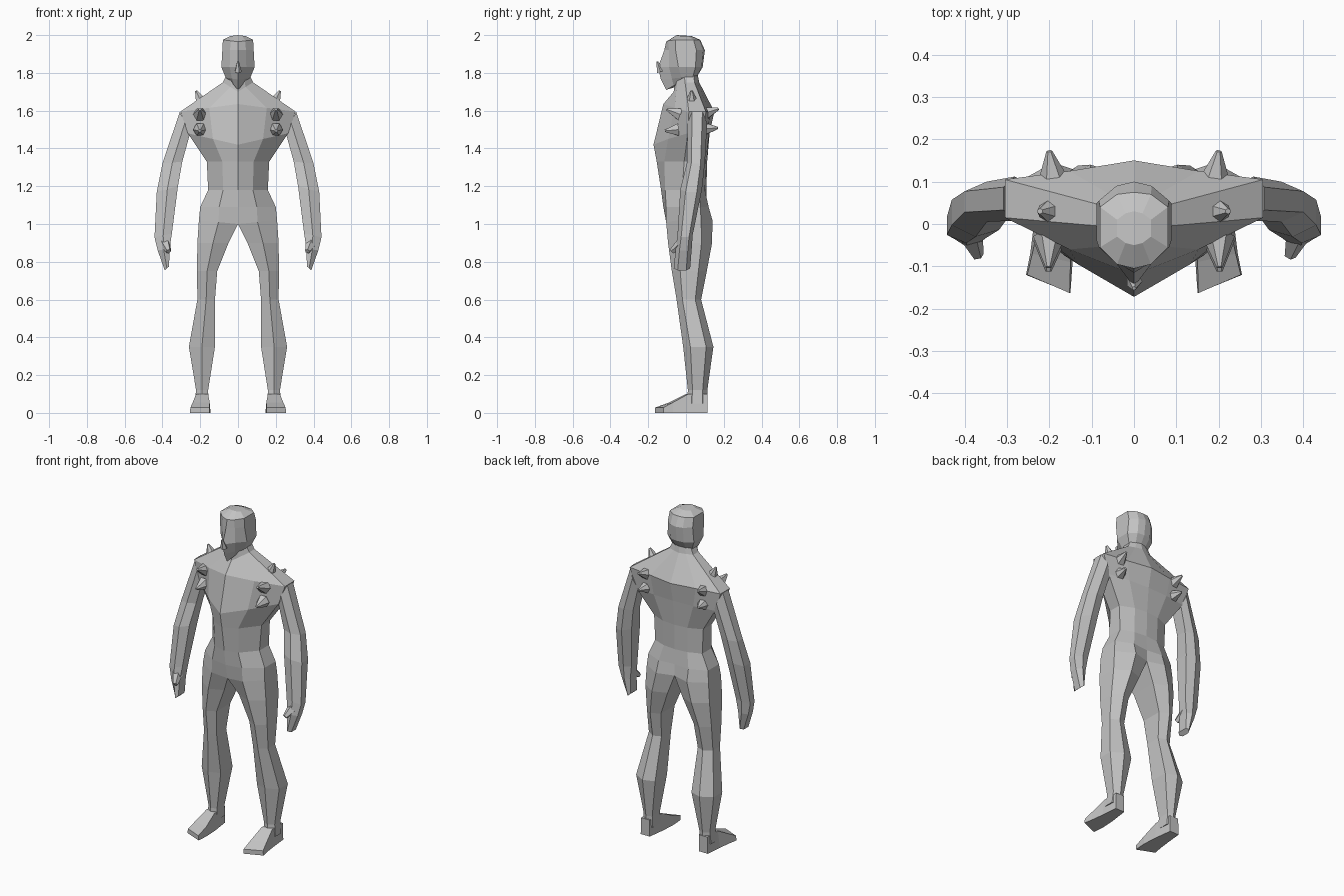
import bpy, bmesh, math
from mathutils import Vector

if "Cube" in bpy.data.objects:
    bpy.data.objects.remove(bpy.data.objects["Cube"])

grey = bpy.data.materials.new("plain grey")
grey.diffuse_color = (0.55, 0.55, 0.55, 1)
grey.use_nodes = True
grey.node_tree.nodes["Principled BSDF"].inputs["Base Color"].default_value = grey.diffuse_color


def ring(zi, zo, xi, xo, yfi, yfm, yfo, ybo, ybm, ybi):
    """Six points: inner, middle, outer front, then outer, middle, inner back."""
    xm, zm = (xi + xo) / 2, (zi + zo) / 2
    return [(xi, yfi, zi), (xm, yfm, zm), (xo, yfo, zo),
            (xo, ybo, zo), (xm, ybm, zo), (xi, ybi, zo)]


def core_ring(zi, zo, xo, *ys):
    return ring(zi, zo, 0, xo, *ys)


def limb_ring(zi, zo, xi, xo, yf, yb):
    d = (yb - yf) * 0.24
    r = ring(zi, zo, xi, xo, yf + d * .6, yf, yf + d, yb - d, yb, yb - d * .6)
    # limbs keep the slant of their section on the back as well
    r[4] = (r[4][0], r[4][1], (zi + zo) / 2)
    r[5] = (r[5][0], r[5][1], zi)
    return r


def loft(bm, rings, closed, cap_start=False, cap_end=False):
    """Skin the rings on both sides of the body."""
    for s in (1, -1):
        rows = [[bm.verts.new((s * x, y, z)) for x, y, z in r] for r in rings]
        n = len(rows[0])
        for a, b in zip(rows, rows[1:]):
            for i in range(n if closed else n - 1):
                j = (i + 1) % n
                bm.faces.new((a[i], a[j], b[j], b[i]))
        if cap_start:
            bm.faces.new(rows[0])
        if cap_end:
            bm.faces.new(rows[-1])


def cone(bm, base, tip, r1, r2, sides=6):
    """Tapered spike from base to tip."""
    base, tip = Vector(base), Vector(tip)
    q = (tip - base).to_track_quat('Z', 'Y')
    rows = []
    for c, r in ((base, r1), (tip, r2)):
        rows.append([bm.verts.new(c + q @ Vector((r * math.cos(2 * math.pi * k / sides),
                                                  r * math.sin(2 * math.pi * k / sides), 0)))
                     for k in range(sides)])
    for k in range(sides):
        j = (k + 1) % sides
        bm.faces.new((rows[0][k], rows[0][j], rows[1][j], rows[1][k]))
    bm.faces.new(rows[0])
    bm.faces.new(rows[1])


def finish(bm, name):
    bmesh.ops.remove_doubles(bm, verts=bm.verts, dist=0.0005)
    bmesh.ops.recalc_face_normals(bm, faces=bm.faces)
    me = bpy.data.meshes.new(name)
    bm.to_mesh(me)
    bm.free()
    me.materials.append(grey)
    ob = bpy.data.objects.new(name, me)
    bpy.context.collection.objects.link(ob)
    return ob


# Torso from neck to crotch, running on into the two legs
torso = [core_ring(*r) for r in [
    (1.80, 1.80, .055, -.06, -.045, -.01, .04, .055, .06),
    (1.70, 1.75, .08, -.065, -.05, -.005, .045, .06, .07),
    (1.635, 1.595, .305, -.12, -.06, .015, .105, .125, .15),
    (1.42, 1.48, .265, -.172, -.095, .01, .10, .12, .125),
    (1.33, 1.33, .165, -.155, -.115, -.01, .07, .105, .112),
    (1.18, 1.18, .158, -.132, -.11, -.02, .07, .10, .108),
    (1.09, 1.09, .20, -.12, -.105, -.03, .075, .12, .11),
    (1.00, 1.02, .207, -.10, -.105, -.04, .08, .14, .11)]]
legs = [torso[-1]] + [limb_ring(z, z, *r) for z, *r in [
    (.90, .05, .215, -.095, .138),
    (.75, .11, .217, -.075, .11),
    (.60, .122, .215, -.05, .08),
    (.35, .122, .26, -.015, .145),
    (.12, .158, .222, .01, .113),
    (.05, .156, .23, .005, .112)]]
bm = bmesh.new()
loft(bm, torso, False, cap_start=True)
loft(bm, legs, True, cap_end=True)
finish(bm, "torso_and_legs")

# Feet: heel to slanted toe edge
bm = bmesh.new()
loft(bm, [
    [(.165, .113, 0), (.225, .113, 0), (.222, .113, .1), (.165, .113, .1)],
    [(.150, .0, 0), (.235, .01, 0), (.222, .012, .1), (.158, .0, .1)],
    [(.145, -.09, 0), (.245, -.07, 0), (.24, -.07, .055), (.15, -.09, .055)],
    [(.150, -.163, 0), (.255, -.12, 0), (.252, -.12, .028), (.152, -.163, .028)]],
    True, True, True)
finish(bm, "feet")

# Arms with mitten hands and thumbs
bm = bmesh.new()
loft(bm, [limb_ring(*r) for r in [
    (1.475, 1.595, .255, .308, .008, .112),
    (1.33, 1.32, .295, .40, .005, .10),
    (1.20, 1.17, .318, .43, -.03, .085),
    (.95, .93, .35, .442, -.045, .035),
    (.87, .86, .362, .425, -.055, .03),
    (.775, .755, .365, .388, -.065, .022)]], True, True, True)
finish(bm, "arms")
bm = bmesh.new()
for s in (1, -1):
    cone(bm, (s * .388, -.02, .90), (s * .368, -.075, .855), .032, .014, 5)
finish(bm, "thumbs")

# Head with jutting chin
bm = bmesh.new()
loft(bm, [core_ring(*r) for r in [
    (2.0, 1.995, .04, -.05, -.045, -.03, .01, .025, .03),
    (1.965, 1.975, .08, -.105, -.095, -.055, .04, .07, .075),
    (1.92, 1.92, .083, -.115, -.09, -.055, .055, .09, .10),
    (1.83, 1.83, .088, -.148, -.09, -.04, .05, .083, .088),
    (1.765, 1.775, .065, -.133, -.075, -.025, .035, .05, .055),
    (1.71, 1.755, .04, -.105, -.065, -.03, .02, .03, .035)]], False, True, True)
finish(bm, "head")

# Small nose horn
bm = bmesh.new()
cone(bm, (0, -.135, 1.805), (0, -.152, 1.86), .02, .005, 5)
finish(bm, "nose_horn")

# Spikes on shoulders, chest and back
bm = bmesh.new()
for s in (1, -1):
    for base, tip in [((.19, .03, 1.635), (.222, .03, 1.705)),
                      ((.20, -.03, 1.58), (.202, -.102, 1.607)),
                      ((.20, -.04, 1.50), (.202, -.112, 1.493)),
                      ((.19, .10, 1.585), (.20, .172, 1.61)),
                      ((.19, .10, 1.505), (.20, .168, 1.508))]:
        cone(bm, (s * base[0], *base[1:]), (s * tip[0], *tip[1:]), .038, .007)
finish(bm, "spikes")
